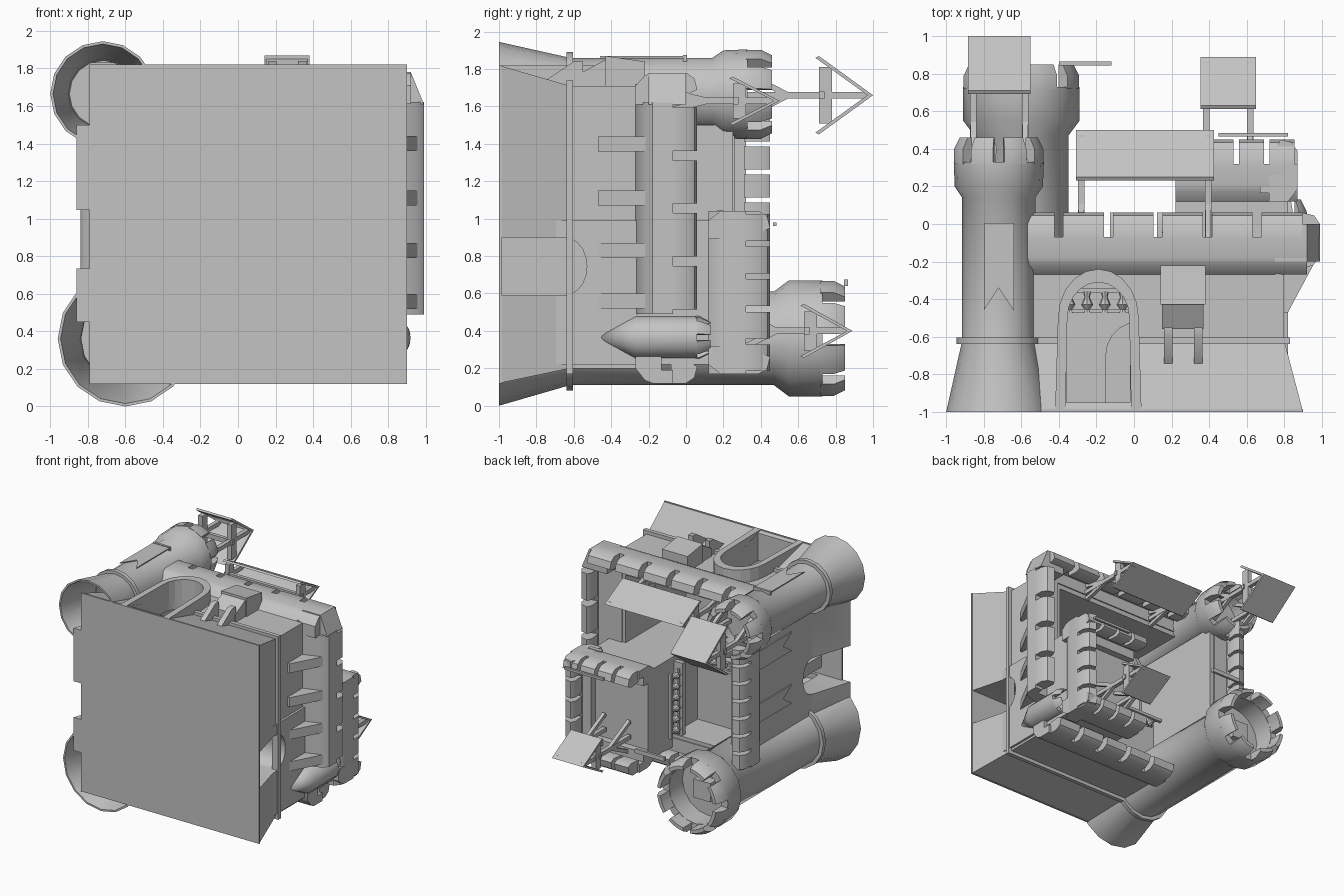
import bpy, bmesh, math
from mathutils import Vector

if "Cube" in bpy.data.objects:
    bpy.data.objects.remove(bpy.data.objects["Cube"])

stone = bpy.data.materials.new("grey_stone")
stone.diffuse_color = (0.55, 0.55, 0.55, 1)
stone.use_nodes = True
stone.node_tree.nodes["Principled BSDF"].inputs["Base Color"].default_value = stone.diffuse_color


def finish(name, bm):
    bmesh.ops.remove_doubles(bm, verts=bm.verts, dist=1e-5)
    bmesh.ops.recalc_face_normals(bm, faces=bm.faces)
    me = bpy.data.meshes.new(name)
    bm.to_mesh(me)
    bm.free()
    me.materials.append(stone)
    ob = bpy.data.objects.new(name, me)
    bpy.context.collection.objects.link(ob)
    return ob


def extrude(name, pts, vec):
    """Prism: a flat polygon pushed along a vector."""
    bm = bmesh.new()
    vec = Vector(vec)
    a = [bm.verts.new(p) for p in pts]
    b = [bm.verts.new(Vector(p) + vec) for p in pts]
    bm.faces.new(a)
    bm.faces.new(b[::-1])
    for i in range(len(a)):
        j = (i + 1) % len(a)
        bm.faces.new((a[i], a[j], b[j], b[i]))
    return finish(name, bm)


def box(name, x0, x1, y0, y1, z0, z1):
    return extrude(name, [(x0, y0, z0), (x1, y0, z0), (x1, y1, z0), (x0, y1, z0)], (0, 0, z1 - z0))


def bar(name, p, q, w=0.035):
    p, q = Vector(p), Vector(q)
    d = (q - p).normalized()
    u = d.cross(Vector((1, 0, 0)) if abs(d.x) < 0.9 else Vector((0, 1, 0))).normalized()
    v = d.cross(u)
    h = w / 2
    return extrude(name, [p + u * s * h + v * t * h for s, t in ((1, 1), (-1, 1), (-1, -1), (1, -1))], q - p)


def lathe(name, prof, cx, cz, steps=16, a0=0.0, a1=2 * math.pi):
    """Closed (radius, height) section turned about the castle's upright (y) axis."""
    full = a1 - a0 > 6.28
    bm = bmesh.new()
    rings = []
    for i in range(steps if full else steps + 1):
        t = a0 + (a1 - a0) * i / steps
        rings.append([bm.verts.new((cx + r * math.cos(t), y, cz + r * math.sin(t))) for r, y in prof])
    n = len(prof)
    for i in range(steps):
        A, B = rings[i], rings[(i + 1) % len(rings)]
        for k in range(n):
            m = (k + 1) % n
            if prof[k][0] == 0 and prof[m][0] == 0:
                continue
            ids = [A[k], A[m]]
            ids += [B[m]] if prof[m][0] else []
            ids += [B[k]] if prof[k][0] else []
            bm.faces.new(ids)
    if not full:
        bm.faces.new(rings[0])
        bm.faces.new(rings[-1])
    return finish(name, bm)


def cut(ob, cutter):
    m = ob.modifiers.new("cut", 'BOOLEAN')
    m.object, m.solver = cutter, 'EXACT'
    bpy.context.view_layer.objects.active = ob
    bpy.ops.object.modifier_apply(modifier=m.name)


def arch(cx, hw, y0, spring, top, n=10):
    """Arch outline as (across, height) points."""
    pts = [(cx - hw, y0)]
    pts += [(cx - hw * math.cos(math.pi * i / n), spring + (top - spring) * math.sin(math.pi * i / n)) for i in range(n + 1)]
    return pts + [(cx + hw, y0)]


def battlement(name, a, b, out, dy, ov, n):
    """Overhanging parapet with merlons from a to b (x, z), facing out."""
    a, b, out = Vector((a[0], 0, a[1])), Vector((b[0], 0, b[1])), Vector((out[0], 0, out[1]))
    sec = lambda prof, base: [base + out * o + Vector((0, y + dy, 0)) for o, y in prof]
    extrude(name + "_parapet", sec([(-.1, -.27), (0, -.27), (ov * .8, -.22), (ov, -.18), (ov, -.07), (ov - .07, -.07),
                                    (ov - .07, -.13), (-.1, -.13)], a), b - a)
    step = (b - a) / n
    for i in range(n):
        extrude(name + "_merlon", sec([(ov - .1, -.08), (ov, -.08), (ov, 0), (ov - .03, .045), (ov - .09, .06),
                                       (ov - .11, .02)], a + step * (i + .09)), step * .82)


def round_merlons(name, cx, cz, r, y0, y1, n, th=.06):
    w = 2 * math.pi / n
    for i in range(n):
        lathe(name, [(r - th, y0), (r, y0), (r, y1 - .06), (r - .03, y1), (r - th, y1)], cx, cz, 3, w * (i + .16), w * (i + .84))


def lookout(name, x0, x1, zc, hw, eave, apex, foot, spread):
    """Thin gable roof on posts with tie beams and spreading struts."""
    for s in (-1, 1):
        extrude(name + "_roof", [(x0, apex, zc), (x0, eave, zc + s * hw), (x0, eave - .018, zc + s * (hw - .01)),
                                 (x0, apex - .03, zc)], (x1 - x0, 0, 0))
    for x in (x0 + .03, x1 - .03):
        box(name + "_tie", x - .02, x + .02, eave, eave + .07, zc - hw * .72, zc + hw * .72)
        bar(name + "_post", (x, foot, zc), (x, apex - .03, zc))
        for s in (-1, 1):
            bar(name + "_strut", (x, foot, zc + s * spread), (x, foot + (eave - foot) * .65, zc), .03)
    box(name + "_beam", x0, x1, eave, eave + .03, zc - .02, zc + .02)


# sloping base, hollowed for the courtyard
bm = bmesh.new()
lo = [bm.verts.new(p) for p in ((-.79, -1, .12), (.9, -1, .12), (.9, -1, 1.82), (-.79, -1, 1.82))]
hi = [bm.verts.new(p) for p in ((-.69, -.62, .2), (.8, -.62, .2), (.8, -.62, 1.71), (-.69, -.62, 1.71))]
bm.faces.new(lo)
bm.faces.new(hi)
for i in range(4):
    j = (i + 1) % 4
    bm.faces.new((lo[i], lo[j], hi[j], hi[i]))
base = finish("sloping_base", bm)
front = box("front_wall", -.69, .8, -.63, -.14, 1.57, 1.71)
right = box("right_wall", .67, .8, -.63, -.14, .2, 1.7)
back = box("back_wall", -.6, .8, -.63, -.14, .2, .33)
left = extrude("left_wall", [(-.6, -1, .45), (-.86, -1, .45), (-.74, -.62, .45), (-.74, .25, .45), (-.6, .25, .45)], (0, 0, 1.05))
terrace = box("terrace_front", -.6, .28, -.98, -.47, .8, .9)
keep = box("keep", .22, .82, -.98, .2, .22, .99)
cutters = [box("court_cutter", -.58, .67, -.96, 0, .33, 1.57),
           extrude("gate_cutter", [(x, y, 1.4) for x, y in arch(-.19, .17, -.95, -.5, -.31)], (0, 0, .6)),
           extrude("right_arch_cutter", [(.5, y, z) for z, y in arch(.745, .155, -.985, -.65, -.53)], (.6, 0, 0)),
           extrude("left_arch_cutter", [(-1, y, z) for z, y in arch(.89, .155, -1.1, -.65, -.53)], (.6, 0, 0)),
           extrude("terrace_arch_cutter", [(x, y, .7) for x, y in arch(.03, .18, -.95, -.7, -.52)], (0, 0, .3))]
for ob, ids in ((base, (0, 1, 2, 3)), (front, (1,)), (right, (2,)), (left, (3,)), (terrace, (4,)), (keep, (2,))):
    for i in ids:
        cut(ob, cutters[i])
for c in cutters:
    bpy.data.objects.remove(c)
box("ground_plate", -.79, .9, -1, -.985, .12, 1.82)

# battlements of the four curtain walls
battlement("front", (-.665, 1.71), (.92, 1.71), (0, 1), 0, .07, 6)
battlement("right", (.8, .49), (.8, 1.62), (1, 0), 0, .19, 4)
battlement("back", (-.4, .2), (.85, .2), (0, -1), 0, .08, 5)
battlement("left", (-.74, .5), (-.74, 1.55), (-1, 0), .39, .1, 7)
extrude("corner_parapet", [(.75, -.2, 1.61), (.75, -.2, 1.78), (.92, -.2, 1.78), (.99, -.2, 1.61)], (0, .2, 0))
extrude("corner_parapet_foot", [(.75, -.27, 1.61), (.75, -.27, 1.72), (.8, -.27, 1.71), (.8, -.27, 1.61)], (0, .1, 0))
for z in (.56, .83, 1.11, 1.4):
    extrude("right_corbel", [(.79, -.47, z - .04), (.82, -.47, z - .04), (.97, -.19, z - .04), (.79, -.19, z - .04)], (0, 0, .08))

# string course
for n, v in (("front_left", (-.6, -.36, 1.68, 1.74)), ("front_right", (.0, .83, 1.68, 1.74)),
             ("right", (.77, .83, .2, 1.74)), ("back", (-.5, .83, .17, .22))):
    box(n + "_band", v[0], v[1], -.64, -.605, v[2], v[3])

# gate frame
inner = arch(-.19, .165, -1, -.5, -.31)
outer = arch(-.19, .215, -1, -.5, -.24)
inner[0], inner[-1], outer[0], outer[-1] = (-.365, -1), (-.015, -1), (-.42, -1), (.04, -1)
for i in range(len(inner) - 1):
    q = (inner[i], inner[i + 1], outer[i + 1], outer[i])
    extrude("gate_frame", [(x, y, 1.64) for x, y in q], (0, 0, .18))

# projecting box over the front wall
extrude("hanging_box", [(.14, -.22, 1.7), (.14, -.22, 1.84), (.14, -.43, 1.87), (.14, -.43, 1.7)], (.24, 0, 0))
extrude("hanging_box_floor", [(.15, -.43, 1.7), (.15, -.43, 1.85), (.15, -.56, 1.78), (.15, -.56, 1.7)], (.22, 0, 0))
for x in (.16, .32):
    extrude("box_bracket", [(x, -.55, 1.7), (x, -.55, 1.84), (x, -.6, 1.84), (x, -.75, 1.74), (x, -.75, 1.7)], (.045, 0, 0))

# front left tower, hollow underneath
F, B = (-.72, 1.665), (-.6, .36)
lathe("front_tower", [(0, .1), (.175, .1), (.18, -.62), (.265, -1), (.28, -1), (.195, -.62), (.195, .14), (.235, .2),
                      (.24, .33), (.18, .33), (.18, .22), (0, .22)], *F)
lathe("front_tower_band", [(.18, -.64), (.225, -.64), (.225, -.605), (.18, -.605)], *F)
round_merlons("front_tower_merlon", *F, .24, .32, .46, 8)

# back left tower, hollow underneath
lathe("back_tower", [(0, .42), (.235, .42), (.235, -.62), (.345, -1), (.36, -1), (.25, -.62), (.25, .47), (.31, .55),
                     (.31, .73), (.25, .73), (.25, .55), (0, .55)], *B)
lathe("back_tower_band", [(.24, -.64), (.28, -.64), (.28, -.605), (.24, -.605)], *B)
round_merlons("back_tower_merlon", *B, .31, .72, .85, 8)
box("back_tower_hatch", -.68, -.52, .54, .64, .28, .44)

# hanging corner turret
lathe("corner_turret", [(0, -.48), (.115, -.27), (.115, .06), (.08, .06), (.08, .0), (0, .0)], .805, .365, 12)
round_merlons("corner_turret_merlon", .805, .365, .115, .05, .13, 6, .035)

# keep battlements, open towards the courtyard
battlement("keep_right", (.82, .17), (.82, 1.04), (1, 0), .39, .05, 5)
battlement("keep_front", (.22, .99), (.87, .99), (0, 1), .39, .05, 4)
battlement("keep_back", (.22, .22), (.87, .22), (0, -1), .39, .05, 4)
box("keep_window", .67, .79, .165, .2, 1.0, 1.045)

# roofed lookouts
lookout("front_tower_lookout", -.885, -.55, 1.66, .21, .71, 1.0, .24, .16)
lookout("keep_lookout", .355, .65, .4, .145, .63, .89, .22, .13)
lookout("gate_lookout", -.31, .425, 1.63, .13, .25, .5, -.13, .06)

# terrace with balustrades
box("terrace_deck", -.6, .28, -.52, -.47, .3, .9)
box("keep_gallery", .14, .25, -.19, -.15, .3, .95)


def balustrade(a, b, n):
    """Rails and turned balusters standing between two foot points."""
    a, b = Vector(a), Vector(b)
    for y, h in ((.005, .02), (.115, .025)):
        bar("balustrade_rail", a + Vector((0, y, 0)), b + Vector((0, y, 0)), h)
    for i in range(n):
        p = a + (b - a) * (i + .5) / n
        prof = ((0, 0), (.02, 0), (.014, .015), (.032, .04), (.014, .08), (.022, .11), (0, .11))
        lathe("baluster", [(r, y + p.y) for r, y in prof], p.x, p.z, 8)


balustrade((-.58, -.47, .88), (.27, -.47, .88), 9)
balustrade((.17, -.15, .34), (.17, -.15, .9), 6)

# banners with a notched tail
extrude("front_banner", [(-.8, 0, 1.862), (-.64, 0, 1.862), (-.64, -.46, 1.862), (-.72, -.34, 1.862), (-.8, -.46, 1.862)], (0, 0, .008))
box("front_banner_rod", -.8, -.64, -.015, .005, 1.83, 1.875)
for z in (1.3, .85):
    extrude("left_banner", [(-.755, .1, z - .08), (-.755, .1, z + .08), (-.755, -.36, z + .08), (-.755, -.24, z), (-.755, -.36, z - .08)],
            (.009, 0, 0))

# flag poles and a barrel lying on the ground
box("back_tower_flag", -.4, -.12, .845, .866, .64, .675)
box("keep_flag", .45, .82, .465, .485, .96, .98)
extrude("barrel", [(.43, -.92 + .08 * math.sin(i * .5236), 1.3 + .08 * math.cos(i * .5236)) for i in range(12)], (.24, 0, 0))

# soften shallow edges
for ob in bpy.data.objects:
    ob.select_set(True)
    bpy.context.view_layer.objects.active = ob
bpy.ops.object.shade_smooth_by_angle(angle=math.radians(38))
